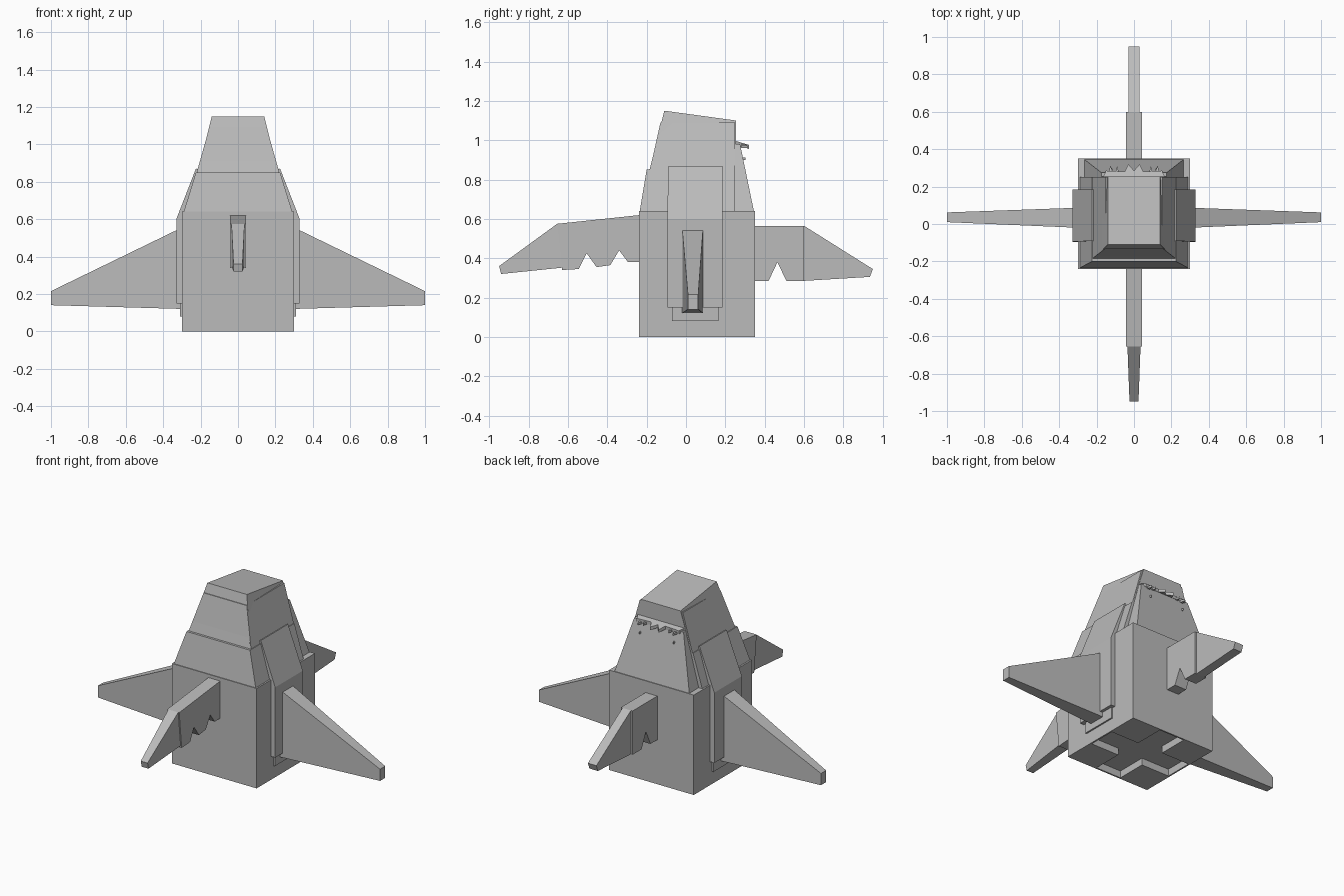
import bpy
import bmesh
from mathutils import Vector

cube = bpy.data.objects.get("Cube")
if cube:
    bpy.data.objects.remove(cube)

grey = bpy.data.materials.new("plain_grey")
grey.use_nodes = True
grey.diffuse_color = (0.5, 0.5, 0.5, 1)
grey.node_tree.nodes["Principled BSDF"].inputs["Base Color"].default_value = (0.5, 0.5, 0.5, 1)


def loft(name, lower, upper):
    """Solid between two matching outlines of 3D points."""
    bm = bmesh.new()
    a = [bm.verts.new(p) for p in lower]
    b = [bm.verts.new(p) for p in upper]
    bm.faces.new(a)
    bm.faces.new(b)
    n = len(a)
    for i in range(n):
        j = (i + 1) % n
        bm.faces.new((a[i], a[j], b[j], b[i]))
    bmesh.ops.recalc_face_normals(bm, faces=bm.faces)
    mesh = bpy.data.meshes.new(name)
    bm.to_mesh(mesh)
    bm.free()
    mesh.materials.append(grey)
    obj = bpy.data.objects.new(name, mesh)
    bpy.context.collection.objects.link(obj)
    return obj


def rect(x0, x1, y0, y1, z):
    return [(x0, y0, z), (x1, y0, z), (x1, y1, z), (x0, y1, z)]


def box(name, x0, x1, y0, y1, z0, z1):
    return loft(name, rect(x0, x1, y0, y1, z0), rect(x0, x1, y0, y1, z1))


def fin(name, profile, half_width):
    """Side profile in (y, z) given thickness along x by half_width(y)."""
    return loft(name, [(-half_width(y), y, z) for y, z in profile],
                [(half_width(y), y, z) for y, z in profile])


# Main block with a shallow cross channel in its underside
body = box("body", -0.3, 0.3, -0.24, 0.35, 0, 0.64)
cutters = [box("channel_cutter_x", -0.29, 0.29, -0.035, 0.145, -0.1, 0.045),
           box("channel_cutter_y", -0.09, 0.09, -0.23, 0.34, -0.1, 0.045)]
for cutter in cutters:
    cutter.hide_render = True
    cutter.hide_viewport = True
    cutter.display_type = 'WIRE'
    mod = body.modifiers.new(cutter.name, 'BOOLEAN')
    mod.operation = 'DIFFERENCE'
    mod.solver = 'EXACT'
    mod.object = cutter
bpy.context.view_layer.update()
baked = bpy.data.meshes.new_from_object(body.evaluated_get(bpy.context.evaluated_depsgraph_get()))
body.modifiers.clear()
body.data = baked
for cutter in cutters:
    bpy.data.objects.remove(cutter)

# Collar and tapering tower with a tilted roof
loft("collar", rect(-0.29, 0.29, -0.235, 0.25, 0.64), rect(-0.225, 0.225, -0.2, 0.25, 0.85))
loft("tower_base", rect(-0.28, 0.28, -0.23, 0.25, 0.64), rect(-0.153, 0.153, -0.13, 0.25, 1.09))
roof = [(-0.14, -0.11, 1.15), (0.14, -0.11, 1.15), (0.14, 0.255, 1.1), (-0.14, 0.255, 1.1)]
loft("tower_top", rect(-0.215, 0.215, -0.185, 0.25, 0.85), roof)

# Sloping back plate
loft("back_plate", rect(-0.265, 0.265, 0.22, 0.345, 0.64), rect(-0.175, 0.175, 0.22, 0.275, 0.98))

# Broken ledge along the top of the back plate
edge = [(-0.17, 0.24), (-0.15, 0.285), (-0.05, 0.28), (-0.03, 0.32), (0, 0.285),
        (0.03, 0.32), (0.05, 0.28), (0.15, 0.285), (0.17, 0.24)]
loft("broken_ledge", [(x, y, 0.98 - (y - 0.24) * 0.3) for x, y in edge],
     [(x, y, 1.0 - (y - 0.24) * 0.3) for x, y in edge])
for side, s in (("right", -1), ("left", 1)):
    for i, (x, y, z) in enumerate([(0.09, 0.3, 0.965), (0.125, 0.305, 0.96), (0.12, 0.295, 0.9)]):
        loft(f"{side}_fragment_{i}",
             [(s * (x - 0.012), y - 0.03, z), (s * (x + 0.012), y - 0.03, z), (s * x, y + 0.008, z)],
             [(s * (x - 0.012), y - 0.03, z + 0.015), (s * (x + 0.012), y - 0.03, z + 0.015),
              (s * x, y + 0.008, z + 0.012)])

# Layered side panels and tapering wings
for side, s in (("right", -1), ("left", 1)):
    box(f"{side}_backing_panel", s * 0.28, s * 0.31, -0.07, 0.165, 0.08, 0.64)
    outline = [(0.27, 0.15), (0.33, 0.15), (0.33, 0.6), (0.225, 0.87), (0.195, 0.86), (0.27, 0.6)]
    front = [-0.095, -0.095, -0.095, -0.09, -0.09, -0.095]
    loft(f"{side}_side_panel", [(s * x, y, z) for (x, z), y in zip(outline, front)],
         [(s * x, 0.09 - y, z) for x, z in outline for y in (-0.095,)])
    root = [(s * 0.3, y, z) for y, z in ((-0.02, 0.12), (0.087, 0.12), (0.087, 0.555), (-0.02, 0.555))]
    tip = [(s * 1.0, y, z) for y, z in ((0.01, 0.14), (0.062, 0.14), (0.062, 0.215), (0.01, 0.215))]
    loft(f"{side}_wing", root, tip)

# Front fin with a toothed lower edge, then its pointed end
fin("front_fin", [(-0.23, 0.62), (-0.655, 0.575), (-0.63, 0.34), (-0.545, 0.345), (-0.505, 0.425),
                  (-0.455, 0.355), (-0.385, 0.365), (-0.34, 0.44), (-0.295, 0.38), (-0.23, 0.38)],
    lambda y: 0.042)
fin("front_fin_tip", [(-0.655, 0.575), (-0.95, 0.36), (-0.94, 0.32), (-0.63, 0.352)],
    lambda y: 0.035 if y > -0.8 else 0.024)

# Back fin with a single notch, then its pointed end
fin("back_fin", [(0.34, 0.565), (0.6, 0.565), (0.6, 0.285), (0.51, 0.285), (0.465, 0.38),
                 (0.42, 0.285), (0.34, 0.285)], lambda y: 0.042)
fin("back_fin_tip", [(0.6, 0.565), (0.95, 0.345), (0.935, 0.305), (0.6, 0.285)], lambda y: 0.03)
